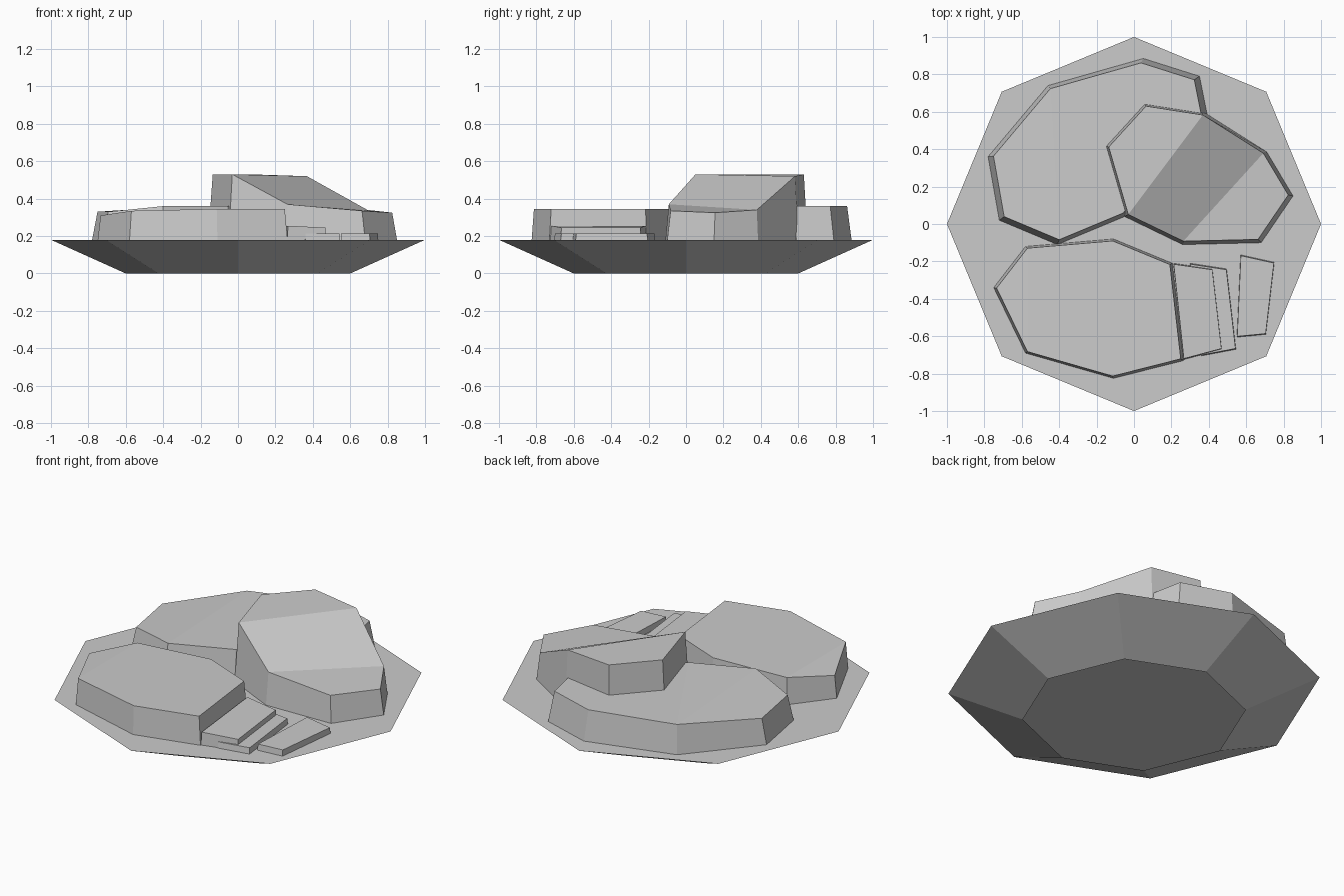
import bpy
import bmesh
import math

cube = bpy.data.objects.get("Cube")
if cube:
    bpy.data.objects.remove(cube, do_unlink=True)

GROUND = 0.18

stone = bpy.data.materials.new("stone_grey")
stone.use_nodes = True
stone.diffuse_color = (0.6, 0.6, 0.6, 1)
shader = stone.node_tree.nodes["Principled BSDF"]
shader.inputs["Base Color"].default_value = stone.diffuse_color
shader.inputs["Roughness"].default_value = 0.9


def finish(name, bm):
    """Turn a bmesh into a flat shaded stone object."""
    bmesh.ops.recalc_face_normals(bm, faces=bm.faces)
    mesh = bpy.data.meshes.new(name)
    bm.to_mesh(mesh)
    bm.free()
    mesh.materials.append(stone)
    part = bpy.data.objects.new(name, mesh)
    bpy.context.scene.collection.objects.link(part)
    return part


def slab(name, outline, heights, taper, caps=None, floor=GROUND):
    """Tapered block over an outline; caps lists the top faces by corner."""
    bm = bmesh.new()
    count = len(outline)
    cx = sum(p[0] for p in outline) / count
    cy = sum(p[1] for p in outline) / count
    low = [bm.verts.new((x, y, floor)) for x, y in outline]
    high = [bm.verts.new((cx + (x - cx) * taper, cy + (y - cy) * taper, z))
            for (x, y), z in zip(outline, heights)]
    for i in range(count):
        j = (i + 1) % count
        bm.faces.new((low[i], low[j], high[j], high[i]))
    bm.faces.new(low[::-1])
    for cap in caps or [range(count)]:
        bm.faces.new([high[i] for i in cap])
    return finish(name, bm)


# Eight-sided base: flared sides, flat top, hollow underneath
bm = bmesh.new()
rings = []
for radius, level in ((0.6, 0), (1, GROUND)):
    rings.append([bm.verts.new((radius * math.cos(k * math.pi / 4),
                                radius * math.sin(k * math.pi / 4), level))
                  for k in range(8)])
bottom_ring, top_ring = rings
for i in range(8):
    j = (i + 1) % 8
    bm.faces.new((bottom_ring[i], bottom_ring[j], top_ring[j], top_ring[i]))
bm.faces.new(top_ring)
finish("ground_base", bm)

# Broad terrace at the back, dipping a little on its outer side
slab("back_terrace",
     [(-.05, .04), (.39, .59), (.35, .79), (.05, .885),
      (-.46, .74), (-.78, .36), (-.72, .02), (-.41, -.11)],
     [.36, .36, .36, .36, .35, .33, .33, .36], taper=0.95,
     caps=[(0, 1, 2, 3, 4), (0, 4, 7), (4, 5, 6, 7)])

# Terrace at the front, with its corner next to the steps left upright
slab("front_terrace",
     [(-.75, -.34), (-.58, -.69), (-.11, -.825), (.265, -.73),
      (.205, -.21), (-.11, -.08), (-.58, -.12)],
     [.31, .335, .345, .345, .345, .345, .335], taper=0.97,
     caps=[(0, 1, 6), (1, 2, 3, 4, 5, 6)])

# Tall rock: level summit, long slope, low shelf
slab("tall_rock",
     [(-.16, .42), (-.05, .04), (.26, -.11), (.68, -.1),
      (.85, .15), (.71, .385), (.37, .6), (.05, .65)],
     [.53, .53, .37, .335, .325, .34, .52, .53], taper=0.95,
     caps=[(0, 1, 6, 7), (1, 2, 5, 6), (2, 3, 4, 5)])

# Steps going down from the front terrace
steps = {
    "upper_step": ([(.21, -.21), (.265, -.725), (.47, -.67), (.42, -.24)],
                   [.255, .255, .245, .245]),
    "middle_step": ([(.30, -.21), (.36, -.705), (.545, -.67), (.495, -.24)],
                    [.215, .215, .215, .215]),
    "lower_step": ([(.57, -.165), (.55, -.605), (.705, -.59), (.75, -.205)],
                   [.215, .215, .215, .215]),
}
for name, (outline, heights) in steps.items():
    slab(name, outline, heights, taper=0.98)
